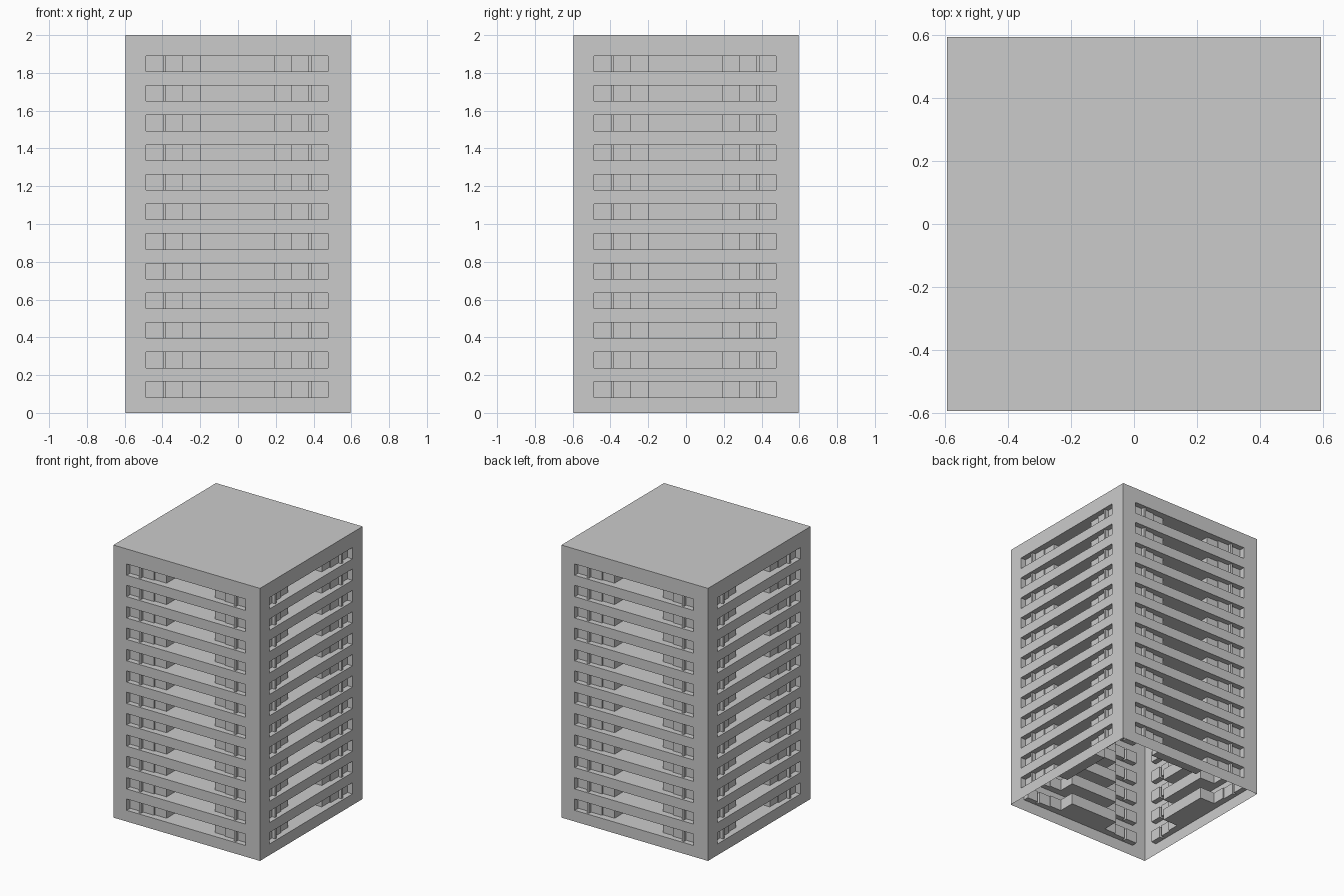
import bpy, bmesh, math
from mathutils import Matrix

if "Cube" in bpy.data.objects:
    bpy.data.objects.remove(bpy.data.objects["Cube"])

HALF, HEIGHT, ROWS = 0.595, 2.0, 12
SLOT_Z, SLOT_H, PITCH = 0.082, 0.083, 0.1568

# stepped plan of one window recess: edges along the wall and depth of each bay
EDGES = [-0.487, -0.397, -0.382, -0.293, -0.198, 0.193, 0.282, 0.372, 0.390, 0.477]
DEPTHS = [0.04, 0.015, 0.04, 0.05, 0.17, 0.05, 0.04, 0.015, 0.04]


def face(bm, *pts):
    bm.faces.new([bm.verts.new(p) for p in pts])


def panel(bm, x0, x1, z0, z1, depth=0.0):
    y = -HALF + depth
    face(bm, (x0, y, z0), (x1, y, z0), (x1, y, z1), (x0, y, z1))


def side(bm, x, d0, d1, z0, z1):
    a, b = -HALF + d0, -HALF + d1
    face(bm, (x, a, z0), (x, b, z0), (x, b, z1), (x, a, z1))


def recess(bm, z0, z1):
    steps = [0.0] + DEPTHS + [0.0]
    for x, d0, d1 in zip(EDGES, steps, steps[1:]):
        side(bm, x, d0, d1, z0, z1)
    for x0, x1, d in zip(EDGES, EDGES[1:], DEPTHS):
        panel(bm, x0, x1, z0, z1, d)
        a, b = -HALF, -HALF + d
        face(bm, (x0, a, z0), (x1, a, z0), (x1, b, z0), (x0, b, z0))
        face(bm, (x0, b, z1), (x1, b, z1), (x1, a, z1), (x0, a, z1))


def make_object(name, bm):
    mesh = bpy.data.meshes.new(name)
    bm.to_mesh(mesh)
    bm.free()
    obj = bpy.data.objects.new(name, mesh)
    bpy.context.collection.objects.link(obj)


# four facades with rows of recessed windows, the bottom stays open
for i, name in enumerate(["front_wall", "right_wall", "back_wall", "left_wall"]):
    bm = bmesh.new()
    panel(bm, -HALF, EDGES[0], 0, HEIGHT)
    panel(bm, EDGES[-1], HALF, 0, HEIGHT)
    low = 0.0
    for r in range(ROWS):
        z0 = SLOT_Z + r * PITCH
        panel(bm, EDGES[0], EDGES[-1], low, z0)
        recess(bm, z0, z0 + SLOT_H)
        low = z0 + SLOT_H
    panel(bm, EDGES[0], EDGES[-1], low, HEIGHT)
    bmesh.ops.remove_doubles(bm, verts=bm.verts[:], dist=1e-5)
    # outward normals, recess sides follow the connected panels
    bmesh.ops.recalc_face_normals(bm, faces=bm.faces[:])
    bm.faces.ensure_lookup_table()
    if bm.faces[0].normal.y > 0:
        bmesh.ops.reverse_faces(bm, faces=bm.faces[:])
    bm.transform(Matrix.Rotation(i * math.pi / 2, 4, 'Z'))
    make_object(name, bm)

# flat roof
bm = bmesh.new()
face(bm, (-HALF, -HALF, HEIGHT), (HALF, -HALF, HEIGHT), (HALF, HALF, HEIGHT), (-HALF, HALF, HEIGHT))
make_object("roof", bm)
